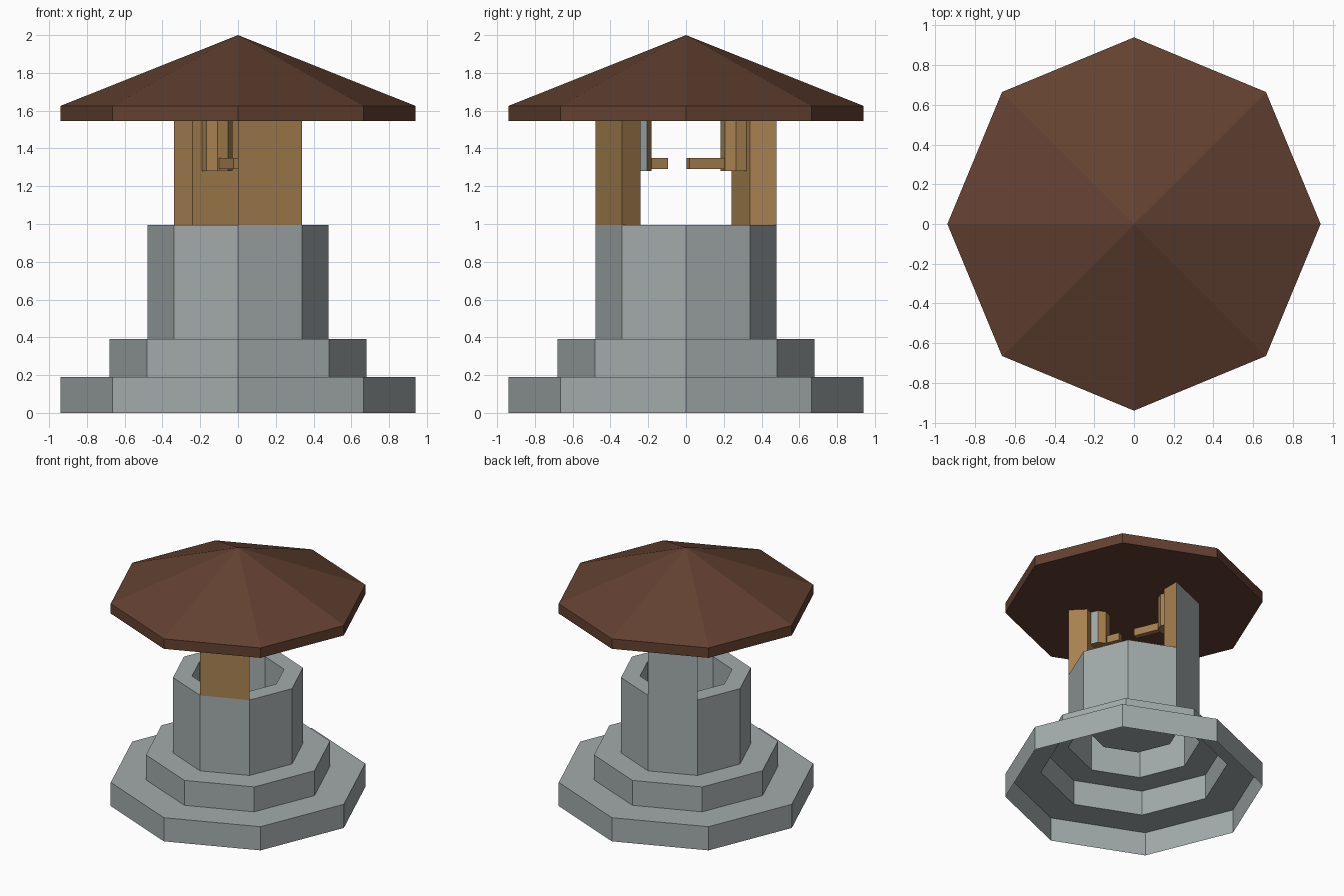
import bpy, bmesh
from math import sin, cos, radians
from mathutils import Vector, Matrix

cube = bpy.data.objects.get("Cube")
if cube:
    bpy.data.objects.remove(cube, do_unlink=True)


def material(name, rgb):
    m = bpy.data.materials.new(name)
    m.use_nodes = True
    m.diffuse_color = (*rgb, 1)
    m.node_tree.nodes["Principled BSDF"].inputs["Base Color"].default_value = (*rgb, 1)
    return m


STONE = material("grey stone", (0.37, 0.41, 0.41))
WOOD = material("golden wood", (0.39, 0.22, 0.08))
ROOF = material("dark brown roof", (0.125, 0.053, 0.031))


def finish(name, bm, *mats):
    mesh = bpy.data.meshes.new(name)
    bm.to_mesh(mesh)
    bm.free()
    for m in mats:
        mesh.materials.append(m)
    obj = bpy.data.objects.new(name, mesh)
    bpy.context.collection.objects.link(obj)
    return obj


def polar(r, degrees, z=0):
    a = radians(degrees)
    return Vector((r * cos(a), r * sin(a), z))


def octagon(r):
    return [polar(r, 45 * i) for i in range(8)]


def lathe(name, profile, mat):
    """Eight-sided turned shape; a radius of zero closes to a point."""
    bm = bmesh.new()
    rings = []
    for r, z in profile:
        if r:
            rings.append([bm.verts.new(p + Vector((0, 0, z))) for p in octagon(r)])
        else:
            rings.append([bm.verts.new((0, 0, z))] * 8)
    for low, high in zip(rings, rings[1:]):
        for i in range(8):
            j = (i + 1) % 8
            bm.faces.new(dict.fromkeys((low[i], low[j], high[j], high[i])))
    return finish(name, bm, mat)


def prism(name, outline, z0, z1, mats, grey_direction=None):
    """Upright prism; the side facing grey_direction takes the second material."""
    bm = bmesh.new()
    low = [bm.verts.new((p.x, p.y, z0)) for p in outline]
    high = [bm.verts.new((p.x, p.y, z1)) for p in outline]
    bm.faces.new(low)
    bm.faces.new(high)
    n = len(outline)
    for i in range(n):
        j = (i + 1) % n
        bm.faces.new((low[i], low[j], high[j], high[i]))
    bmesh.ops.recalc_face_normals(bm, faces=bm.faces)
    if grey_direction is not None:
        for f in bm.faces:
            f.material_index = int(f.normal.dot(polar(1, grey_direction)) > 0.95)
    return finish(name, bm, *mats)


# Stepped base, well wall and sunken floor as one open shell
lathe("stepped_well", [(0.94, 0), (0.94, 0.19), (0.68, 0.19), (0.68, 0.39),
                       (0.48, 0.39), (0.48, 0.995), (0.34, 0.995),
                       (0.34, 0.52), (0, 0.52)], STONE)

# Roof with a flat underside and short fascia
EAVE = 1.545
lathe("roof", [(0, EAVE), (0.94, EAVE), (0.94, 1.625), (0, 2)], ROOF)

# Two opposite supports: name, direction, arm length, grey post side, grey hanger side
for side, angle, reach, post_grey, hanger_grey in (
        ("front", -67.5, 0.10, None, 22.5), ("back", 112.5, 0.20, 112.5, None)):
    # Post rising from one segment of the rim
    a, b = angle - 22.5, angle + 22.5
    prism(side + "_post", [polar(0.34, a), polar(0.48, a), polar(0.48, b), polar(0.34, b)],
          0.995, EAVE, (WOOD, STONE), post_grey)
    # Eight-sided hanger sunk into the inner face of the post
    centre = polar(0.287, angle)
    prism(side + "_hanger", [centre + p for p in octagon(0.082)],
          1.28, EAVE, (WOOD, STONE), hanger_grey)
    # Square arm pointing at the middle of the well
    turn = Matrix.Rotation(radians(angle), 3, "Z")
    start, end, half = 0.211, 0.211 - reach, 0.021
    arm = [turn @ Vector(p) for p in ((start, -half, 0), (start, half, 0),
                                      (end, half, 0), (end, -half, 0))]
    prism(side + "_arm", arm, 1.29, 1.35, (WOOD,))
